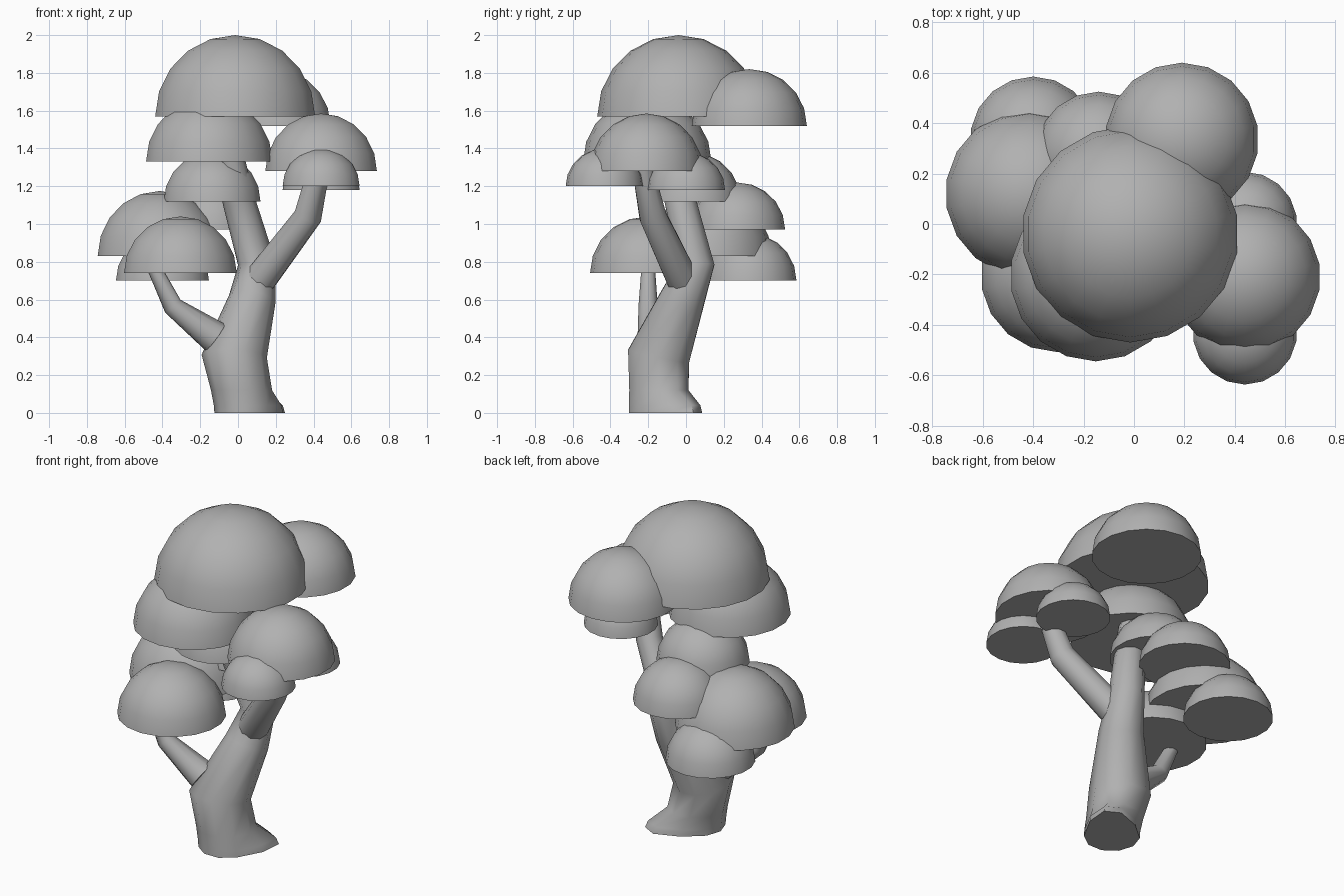
import bpy, bmesh
from math import sin, cos, pi, radians
from mathutils import Vector

if "Cube" in bpy.data.objects:
    bpy.data.objects.remove(bpy.data.objects["Cube"])

# Mid grey shared by every part
grey = bpy.data.materials.new("mid_grey")
grey.diffuse_color = (0.44, 0.44, 0.44, 1)
grey.use_nodes = True
grey.node_tree.nodes["Principled BSDF"].inputs["Base Color"].default_value = grey.diffuse_color


def finish(bm, name, angle=50):
    bmesh.ops.recalc_face_normals(bm, faces=bm.faces)
    mesh = bpy.data.meshes.new(name)
    bm.to_mesh(mesh)
    bm.free()
    mesh.materials.append(grey)
    obj = bpy.data.objects.new(name, mesh)
    bpy.context.collection.objects.link(obj)
    bpy.ops.object.select_all(action='DESELECT')
    obj.select_set(True)
    bpy.context.view_layer.objects.active = obj
    bpy.ops.object.shade_smooth_by_angle(angle=radians(angle))
    return obj


def bridge(bm, a, b):
    n = len(a)
    for i in range(n):
        j = (i + 1) % n
        bm.faces.new((a[i], a[j], b[j], b[i]))


def dome(name, x, y, z, r, h, sides=18, rings=5):
    """Half sphere with a closed flat underside."""
    bm = bmesh.new()
    loops = []
    for k in range(rings):
        t = k * pi / 2 / rings
        loops.append([bm.verts.new((x + r * cos(t) * cos(pi / 2 + 2 * pi * i / sides),
                                    y + r * cos(t) * sin(pi / 2 + 2 * pi * i / sides),
                                    z + h * sin(t))) for i in range(sides)])
    for a, b in zip(loops, loops[1:]):
        bridge(bm, a, b)
    top = bm.verts.new((x, y, z + h))
    for i in range(sides):
        bm.faces.new((loops[-1][i], loops[-1][(i + 1) % sides], top))
    bm.faces.new(loops[0])
    return finish(bm, name)


def limb(name, path, sides=10, flare=()):
    """Tapered tube along (x, y, z, radius) points.
    flare lists how far the first loops are pulled out to form a root."""
    root_dir = Vector((0.67, 0.74, 0))
    bm = bmesh.new()
    pts = [Vector(p[:3]) for p in path]
    loops = []
    for k, p in enumerate(pts):
        d = Vector()
        if k > 0:
            d += (p - pts[k - 1]).normalized()
        if k < len(pts) - 1:
            d += (pts[k + 1] - p).normalized()
        if k < len(flare):
            d = Vector((0, 0, 1))
        d.normalize()
        v = d.cross(Vector((1, 0, 0))).normalized()
        u = v.cross(d)
        loop = []
        for i in range(sides):
            a = 2 * pi * i / sides
            out = u * cos(a) + v * sin(a)
            q = p + out * path[k][3]
            if k < len(flare):
                q += root_dir * flare[k] * max(0, out.dot(root_dir)) ** 1.5
            loop.append(bm.verts.new(q))
        loops.append(loop)
    for a, b in zip(loops, loops[1:]):
        bridge(bm, a, b)
    bm.faces.new(loops[0])
    bm.faces.new(loops[-1])
    return finish(bm, name, 60)


# Trunk with a root pulled out of its base, then the branches
limb("trunk", [(0.03, -0.155, 0, 0.155), (0.027, -0.155, 0.04, 0.155),
               (0.015, -0.15, 0.12, 0.158), (-0.02, -0.145, 0.3, 0.173),
               (0.075, -0.02, 0.6, 0.125), (0.10, 0.055, 0.79, 0.10),
               (0.005, -0.03, 1.12, 0.087), (-0.05, -0.07, 1.4, 0.07)],
     flare=(0.145, 0.13, 0.02))
limb("right_branch", [(0.112, -0.015, 0.70, 0.088), (0.37, -0.175, 1.04, 0.075),
                      (0.435, -0.235, 1.32, 0.056)])
limb("left_branch", [(-0.12, -0.17, 0.40, 0.088), (-0.345, -0.2, 0.565, 0.053),
                     (-0.46, -0.2, 0.8, 0.035)])

# Foliage domes: x, y, base z, radius, height
crowns = {
    "crown_foliage": (-0.015, -0.04, 1.57, 0.43, 0.43),
    "back_right_foliage": (0.19, 0.335, 1.52, 0.305, 0.30),
    "upper_front_foliage": (-0.152, -0.205, 1.33, 0.34, 0.34),
    "right_foliage": (0.44, -0.21, 1.28, 0.30, 0.305),
    "small_front_right_foliage": (0.44, -0.43, 1.20, 0.207, 0.20),
    "small_back_right_foliage": (0.44, 0.0, 1.18, 0.207, 0.20),
    "middle_foliage": (-0.137, 0.03, 1.12, 0.26, 0.26),
    "back_foliage": (-0.14, 0.27, 0.97, 0.255, 0.25),
    "left_foliage": (-0.415, 0.12, 0.83, 0.333, 0.345),
    "front_left_foliage": (-0.305, -0.205, 0.74, 0.303, 0.30),
    "low_back_left_foliage": (-0.4, 0.335, 0.70, 0.25, 0.25),
}
for name, spec in crowns.items():
    dome(name, *spec)
